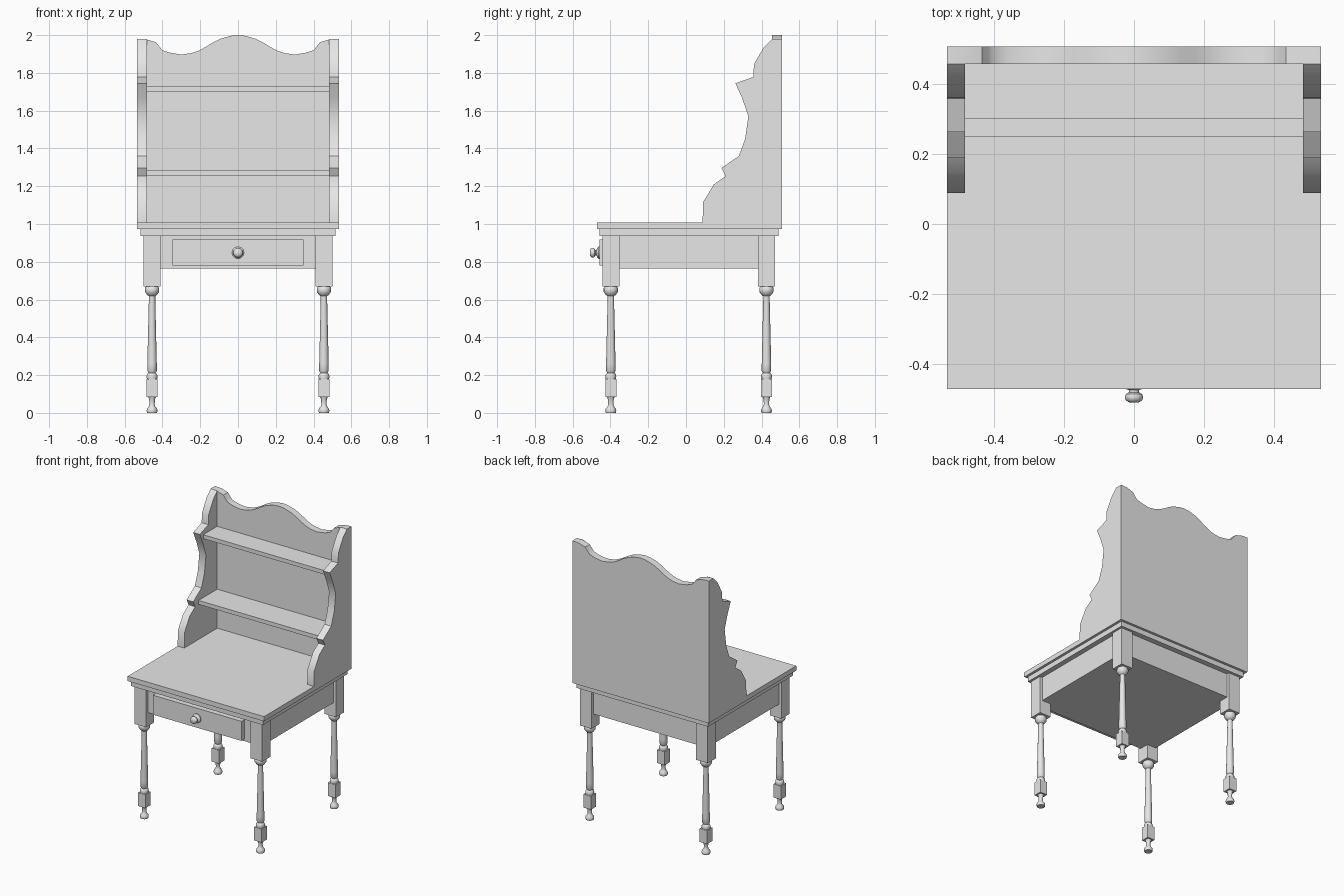
import bpy, bmesh, math
from mathutils import Matrix, Vector

cube = bpy.data.objects.get("Cube")
if cube:
    bpy.data.objects.remove(cube, do_unlink=True)

GREY = (0.8, 0.8, 0.8, 1.0)
mat = bpy.data.materials.new("plain_grey")
mat.use_nodes = True
mat.diffuse_color = GREY
mat.node_tree.nodes["Principled BSDF"].inputs["Base Color"].default_value = GREY


def finish(name, bm, smooth=None):
    """Turn a bmesh into a named object, optionally smooth below an angle."""
    bmesh.ops.recalc_face_normals(bm, faces=bm.faces)
    mesh = bpy.data.meshes.new(name)
    bm.to_mesh(mesh)
    bm.free()
    mesh.materials.append(mat)
    obj = bpy.data.objects.new(name, mesh)
    bpy.context.collection.objects.link(obj)
    if smooth:
        bpy.ops.object.select_all(action='DESELECT')
        obj.select_set(True)
        bpy.context.view_layer.objects.active = obj
        bpy.ops.object.shade_smooth_by_angle(angle=math.radians(smooth))
    return obj


def box(name, x, y, z):
    """Box from (min, max) ranges."""
    bm = bmesh.new()
    bmesh.ops.create_cube(bm, size=1)
    for v in bm.verts:
        for i, (lo, hi) in enumerate((x, y, z)):
            v.co[i] = hi if v.co[i] > 0 else lo
    return finish(name, bm)


def slab(name, outline, start, depth):
    """Polygon outline extruded along a depth vector."""
    bm = bmesh.new()
    face = bm.faces.new([bm.verts.new(start + p) for p in outline])
    out = bmesh.ops.extrude_face_region(bm, geom=[face])["geom"]
    bmesh.ops.translate(bm, vec=depth,
                        verts=[g for g in out if isinstance(g, bmesh.types.BMVert)])
    return finish(name, bm, 35)


def lathe(name, profile, place, sides=16):
    """Turned part from (radius, height) pairs, capped at both ends."""
    bm = bmesh.new()
    rings = []
    for r, h in profile:
        rings.append([bm.verts.new((r * math.cos(a), r * math.sin(a), h))
                      for a in (math.tau * i / sides for i in range(sides))])
    for low, high in zip(rings, rings[1:]):
        for i in range(sides):
            j = (i + 1) % sides
            bm.faces.new((low[i], low[j], high[j], high[i]))
    bm.faces.new(rings[0])
    bm.faces.new(rings[-1])
    bm.transform(place)
    return finish(name, bm, 40)


# Table top, moulding and apron box
BACK, TOP, W = 0.507, 1.007, 0.534
box("table_top", (-W, W), (-0.471, BACK), (0.973, TOP))
box("top_moulding", (-0.516, 0.516), (-0.457, 0.489), (0.937, 0.973))
box("apron_box", (-0.48, 0.48), (-0.423, 0.451), (0.765, 0.937))

# Drawer and knob
box("drawer_front", (-0.347, 0.347), (-0.457, -0.42), (0.78, 0.918))
knob = [(0.032, 0), (0.032, 0.008), (0.026, 0.014), (0.014, 0.018), (0.014, 0.024),
        (0.023, 0.029), (0.026, 0.038), (0.023, 0.047), (0.014, 0.053)]
lathe("drawer_knob", knob,
      Matrix.Translation((0, -0.456, 0.848)) @ Matrix.Rotation(math.pi / 2, 4, 'X'), 12)

# Legs: square post, turned shaft, square block, turned foot
shaft = [(0.027, 0.178), (0.029, 0.192), (0.027, 0.204), (0.019, 0.212), (0.025, 0.222),
         (0.025, 0.26), (0.017, 0.6), (0.017, 0.618), (0.027, 0.625), (0.038, 0.642),
         (0.038, 0.66), (0.03, 0.671)]
foot = [(0.026, 0), (0.029, 0.01), (0.027, 0.022), (0.017, 0.034), (0.014, 0.045),
        (0.015, 0.07), (0.021, 0.086)]
for side, x in (("left", 0.455), ("right", -0.455)):
    for end, y in (("front", -0.398), ("back", 0.426)):
        tag = f"{end}_{side}_leg"
        spot = Matrix.Translation((x, y, 0))
        for part, h, z in (("post", 0.045, (0.668, 0.937)), ("block", 0.029, (0.085, 0.18))):
            box(f"{tag}_{part}", (x - h, x + h), (y - h, y + h), z)
        lathe(f"{tag}_shaft", shaft, spot)
        lathe(f"{tag}_foot", foot, spot)

# Back board with a wavy top, mirrored about the middle
wave = [(0.04, 1.996), (0.095, 1.98), (0.135, 1.96), (0.175, 1.935), (0.21, 1.917),
        (0.245, 1.905), (0.3, 1.897), (0.36, 1.907), (0.4, 1.92), (0.417, 1.94),
        (0.434, 1.962), (0.483, 1.977), (W, 1.98), (W, TOP)]
crest = [(-x, z) for x, z in reversed(wave)] + [(0, 2.0)] + wave
FACE = 0.456
slab("back_board", [Vector((x, 0, z)) for x, z in crest],
     Vector((0, FACE, 0)), Vector((0, BACK - FACE, 0)))

# Scrolled side panels
scroll = [(FACE, 1.98), (0.413, 1.937), (0.385, 1.89), (0.36, 1.845), (0.356, 1.778),
          (0.262, 1.745), (0.297, 1.667), (0.33, 1.571), (0.313, 1.45), (0.28, 1.36),
          (0.188, 1.296), (0.21, 1.253), (0.148, 1.21), (0.09, 1.115), (0.088, TOP),
          (FACE, TOP)]
INNER = 0.482
for name, s in (("left_side_panel", 1), ("right_side_panel", -1)):
    slab(name, [Vector((0, y, z)) for y, z in scroll],
         Vector((s * INNER, 0, 0)), Vector((s * (W - INNER), 0, 0)))

# Shelves
box("lower_shelf", (-INNER, INNER), (0.248, FACE), (1.255, 1.283))
box("upper_shelf", (-INNER, INNER), (0.3, FACE), (1.7, 1.728))
